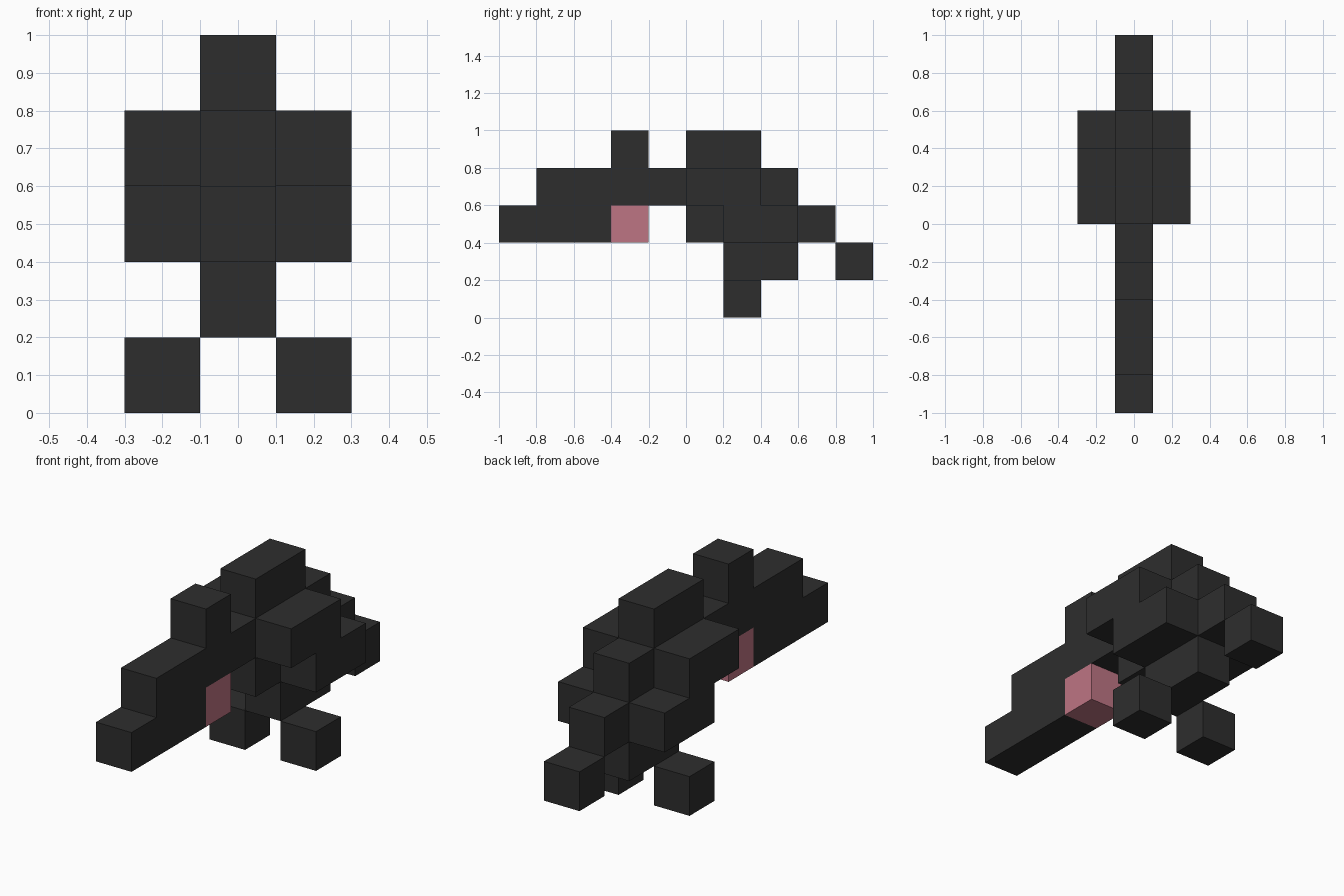
import bpy
import bmesh

cube = bpy.data.objects.get("Cube")
if cube:
    bpy.data.objects.remove(cube, do_unlink=True)

U = 0.2  # edge of one block


def make_material(name, rgb):
    mat = bpy.data.materials.new(name)
    mat.use_nodes = True
    mat.diffuse_color = (*rgb, 1)
    mat.node_tree.nodes["Principled BSDF"].inputs["Base Color"].default_value = (*rgb, 1)
    return mat


charcoal = make_material("charcoal", (0.027, 0.027, 0.027))
pink = make_material("dusty pink", (0.515, 0.178, 0.231))


def block(name, y0, y1, level, mat=charcoal, side=False):
    """One-block-thick bar from y0 to y1; side bars sit at x = 0.2 and are mirrored."""
    bm = bmesh.new()
    bmesh.ops.create_cube(bm, size=1)
    bmesh.ops.scale(bm, vec=(U, y1 - y0, U), verts=bm.verts)
    bmesh.ops.translate(bm, vec=(U if side else 0, (y0 + y1) / 2, (level + 0.5) * U),
                        verts=bm.verts)
    mesh = bpy.data.meshes.new(name)
    bm.to_mesh(mesh)
    bm.free()
    mesh.materials.append(mat)
    obj = bpy.data.objects.new(name, mesh)
    bpy.context.collection.objects.link(obj)
    if side:
        obj.modifiers.new("Mirror", "MIRROR").use_mirror_merge = False
    return obj


# Head and neck
block("lower_snout", -1.0, -0.4, 2)
block("throat", -0.4, -0.2, 2, pink)
block("head_and_back", -0.8, 0.6, 3)
block("head_crest", -0.4, -0.2, 4)

# Body
block("back_hump", 0.0, 0.4, 4)
block("belly", 0.0, 0.8, 2)
block("lower_belly", 0.2, 0.6, 1)
block("tail_tip", 0.8, 1.0, 1)

# Mirrored side parts
block("upper_wings", 0.0, 0.4, 3, side=True)
block("lower_wings", 0.2, 0.6, 2, side=True)
block("feet", 0.2, 0.4, 0, side=True)
